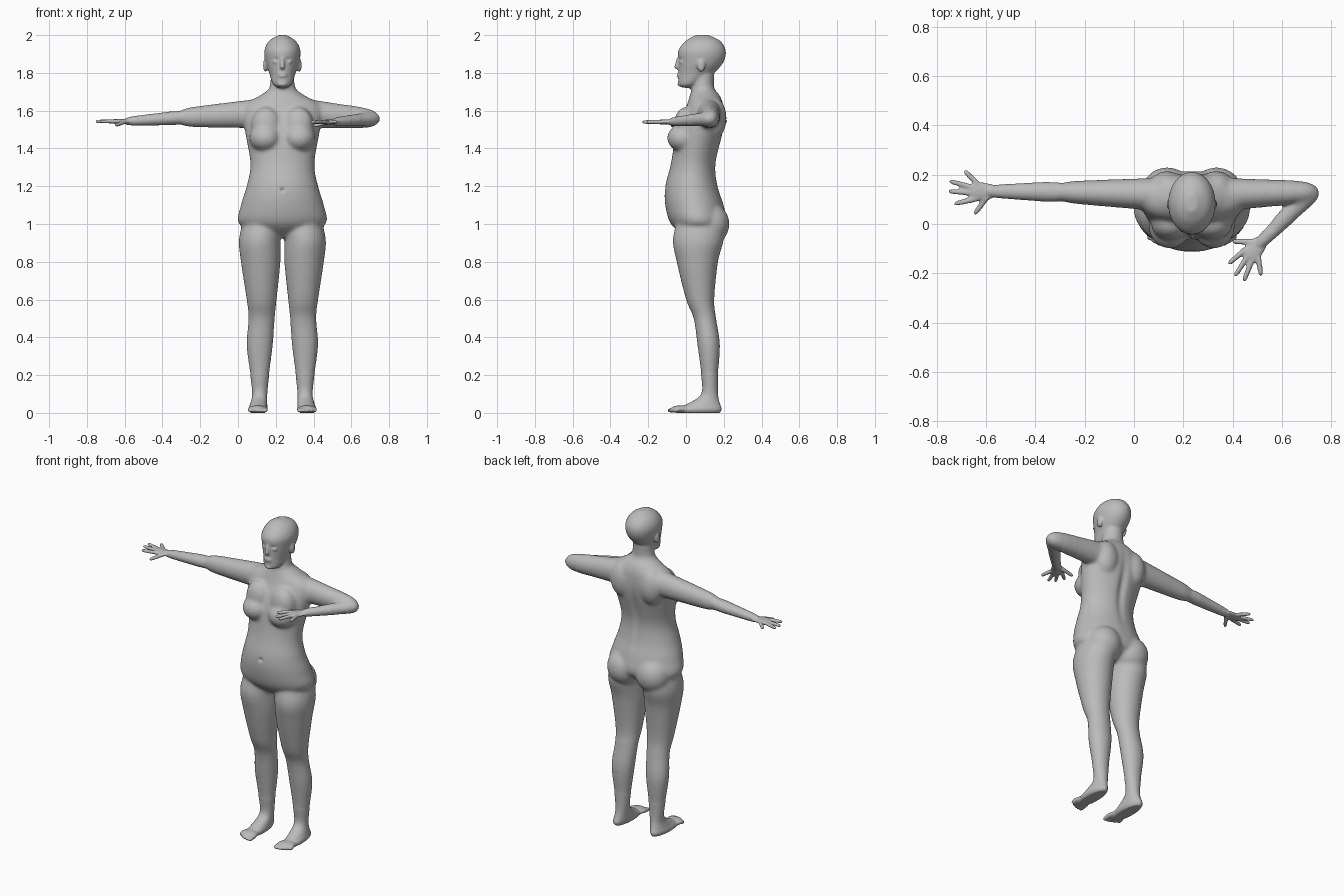
import bpy, bmesh
from math import cos, sin, tau, exp
from mathutils import Vector, Matrix

if "Cube" in bpy.data.objects:
    bpy.data.objects.remove(bpy.data.objects["Cube"])

MID = 0.235          # x of the body's own centre line
SIDES = 32
STEPS = 20
UP = Vector((0, 0, 1))
bm = bmesh.new()


def spline(p, q, r, s, t):
    """Smooth value between q and r."""
    bend = 2 * p - 5 * q + 4 * r - s + t * (3 * (q - r) + s - p)
    return q + t / 2 * (r - p + t * bend)


def refine(rows, steps=6):
    """Smooth rows of numbers between the given rows."""
    padded = [rows[0], *rows, rows[-1]]
    smooth = []
    for before, start, end, after in zip(padded, padded[1:], padded[2:], padded[3:]):
        for step in range(steps):
            smooth.append([spline(*column, step / steps) for column in zip(before, start, end, after)])
    return smooth + [rows[-1]]


def loft(rings):
    """Closed skin over rings of (centre, first axis, second axis)."""
    loops = [[bm.verts.new(centre + a * cos(tau * k / SIDES) + b * sin(tau * k / SIDES))
              for k in range(SIDES)] for centre, a, b in rings]
    faces = [bm.faces.new(loops[0][::-1]), bm.faces.new(loops[-1])]
    for low, high in zip(loops, loops[1:]):
        for k in range(SIDES):
            n = (k + 1) % SIDES
            faces.append(bm.faces.new((low[k], low[n], high[n], high[k])))
    bmesh.ops.recalc_face_normals(bm, faces=faces)


def stack(rows, side=1):
    """Level rings from rows of (height, inner, outer, front, back)."""
    rings = []
    for z, inner, outer, front, back in refine(rows):
        centre = Vector((MID + side * (inner + outer) / 2, (front + back) / 2, z))
        rings.append((centre, Vector(((outer - inner) / 2, 0, 0)), Vector((0, (back - front) / 2, 0))))
    loft(rings)


def core(rows):
    """Stack that is symmetric about the centre line."""
    stack([(z, -width, width, front, back) for z, width, front, back in rows])


def bone(start, end, first, last, flat=1):
    """Tapered round-ended limb; flat scales its vertical radius."""
    start, end = Vector(start), Vector(end)
    along = (end - start).normalized()
    across = along.cross(UP).normalized()
    upward = across.cross(along)
    tail, tip = start - along * first * .7, end + along * last * .7
    rings = []
    for k in range(STEPS + 1):
        t = k / STEPS
        rounding = max(.2, (1 - abs(2 * t - 1) ** 8) ** .5)
        radius = (first + (last - first) * t) * rounding
        rings.append((tail.lerp(tip, t), across * radius, upward * radius * flat))
    loft(rings)


def ball(centre, size):
    place = Matrix.Translation(Vector(centre) + Vector((MID, 0, 0)))
    bmesh.ops.create_icosphere(bm, subdivisions=4, radius=1, matrix=place @ Matrix.Diagonal((*size, 1)))


def arm(side, elbow, wrist, pointing):
    """Upper arm, forearm, palm and fingers."""
    elbow, wrist, pointing = Vector(elbow), Vector(wrist), Vector(pointing)
    thumbward = UP.cross(pointing) * -side

    def spot(forward, sideways, lift=0):
        return wrist + pointing * forward + thumbward * sideways + UP * lift

    bone((MID + side * .12, .12, 1.585), elbow, .072, .042, flat=1.15)
    bone(elbow, wrist, .046, .024, flat=.9)
    bone(spot(-.01, 0), spot(.04, 0), .03, .042, flat=.35)
    for root, reach, spread in ((-.03, .09, -.08), (-.01, .15, -.04), (.01, .155, 0), (.03, .13, .05)):
        bone(spot(.04, root), spot(reach, spread), .012, .01)
    bone(spot(0, .02), spot(.05, .09, -.02), .013, .01)


# torso and neck
core([(.93, .1, 0, .12), (1, .23, -.08, .21), (1.1, .22, -.11, .2), (1.2, .19, -.11, .17),
      (1.32, .17, -.08, .16), (1.5, .2, -.05, .2), (1.62, .21, 0, .2), (1.68, .12, .02, .18),
      (1.72, .07, .03, .15), (1.8, .06, .03, .15)])

# head
core([(1.72, .02, -.02, .02), (1.74, .05, -.04, .07), (1.8, .07, -.04, .15), (1.86, .09, -.04, .2),
      (1.92, .095, -.04, .21), (1.97, .07, 0, .18), (2, .02, .05, .12)])

# nose, lips and chin
bone((MID, -.04, 1.88), (MID, -.05, 1.83), .007, .014)
ball((0, -.04, 1.787), (.024, .01, .011))
ball((0, -.03, 1.74), (.025, .015, .014))

for side in (-1, 1):
    # legs and feet
    stack([(1.04, 0, .2, -.04, .19), (.92, .01, .23, -.07, .2), (.8, .01, .22, -.05, .17),
           (.6, .03, .19, 0, .15), (.5, .04, .18, .04, .16), (.36, .05, .19, .06, .18),
           (.2, .07, .17, .08, .17), (.1, .08, .16, .08, .17), (.05, .08, .17, .01, .18),
           (.02, .08, .18, -.06, .19), (0, .09, .17, -.05, .18)], side)
    # toes
    ball((side * .13, -.03, .02), (.05, .05, .02))
    for k in range(5):
        x = MID + side * (.09 + .02 * k)
        bone((x, -.04, .02), (x, -.09 + .002 * k * k, .012), .014, .011)
    # chest and its upper slope
    ball((side * .09, -.01, 1.455), (.085, .09, .075))
    ball((side * .085, 0, 1.52), (.08, .065, .1))
    # seat and shoulder blades
    ball((side * .1, .13, 1), (.105, .1, .11))
    ball((side * .1, .15, 1.56), (.075, .065, .11))
    # ears and eyes
    ball((side * .09, .08, 1.84), (.012, .022, .036))
    ball((side * .035, -.02, 1.858), (.016, .016, .012))

# straight right arm and bent left arm
arm(-1, (-.3, .13, 1.563), (-.595, .133, 1.543), (-1, 0, 0))
arm(1, (.72, .13, 1.557), (.505, -.085, 1.54), (-.6, -.8, 0))

# fuse the parts into one skin
parts = bpy.data.meshes.new("parts")
bm.to_mesh(parts)
bm.free()
body = bpy.data.objects.new("body", parts)
bpy.context.collection.objects.link(body)
fuse = body.modifiers.new("fuse", "REMESH")
fuse.mode = "VOXEL"
fuse.voxel_size = .0062
bpy.context.view_layer.update()
skin = bpy.data.meshes.new_from_object(body.evaluated_get(bpy.context.evaluated_depsgraph_get()))
body.modifiers.clear()
body.data = skin
bpy.data.meshes.remove(parts)


def broad(p):
    """Large soft areas, away from the face, hands and feet."""
    left_hand = p.x > .36 and p.y < -.03 and p.z > 1.5
    return .2 < p.z < 1.73 and (-.35 < p.x < .57 or p.x > .65) and not left_hand


bm = bmesh.new()
bm.from_mesh(skin)
soft = [v for v in bm.verts if broad(v.co)]
for verts, times in ((soft, 18), (bm.verts[:], 2)):
    for _ in range(times):
        bmesh.ops.smooth_vert(bm, verts=verts, factor=.5, use_axis_x=True, use_axis_y=True, use_axis_z=True)

# press in the brows, mouth, navel and spine, the same on both sides
dents = [((.035, -.04, 1.873), (.016, .03, .007), .005), ((0, -.04, 1.787), (.02, .02, .004), .004),
         ((0, -.11, 1.18), (.01, .04, .01), .012), ((0, .19, 1.38), (.025, .06, .17), -.014)]
for v in bm.verts:
    spot = Vector((abs(v.co.x - MID), v.co.y, v.co.z))
    for centre, size, push in dents:
        away = sum(((a - b) / r) ** 2 for a, b, r in zip(spot, centre, size))
        v.co.y += push * exp(-away)
bm.to_mesh(skin)
bm.free()

# single plain colour
grey = bpy.data.materials.new("plain grey")
grey.use_nodes = True
grey.diffuse_color = (.5, .5, .5, 1)
grey.node_tree.nodes["Principled BSDF"].inputs["Base Color"].default_value = grey.diffuse_color
skin.materials.clear()
skin.materials.append(grey)
for face in skin.polygons:
    face.use_smooth = True
    face.material_index = 0
